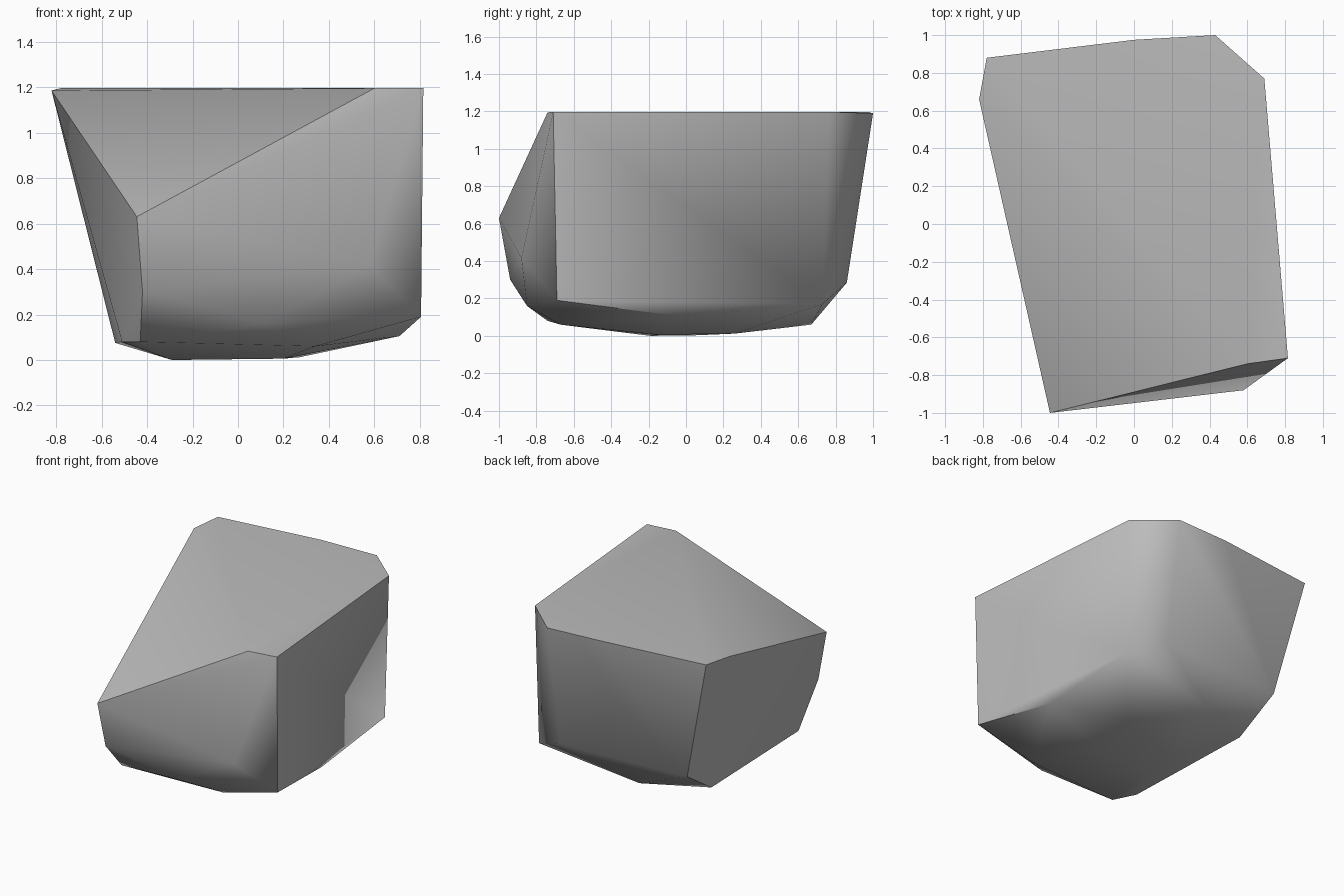
import bpy
import bmesh
import math

cube = bpy.data.objects.get("Cube")
if cube:
    bpy.data.objects.remove(cube, do_unlink=True)

# Corner points of the boulder, by region
crown = [(-.82, .66, 1.185), (-.78, .88, 1.195), (0, .975, 1.197), (.43, 1, 1.19),
         (.69, .77, 1.197), (.815, -.71, 1.197), (.6, -.74, 1.195)]
front = [(-.445, -1, .63), (.58, -.88, .415), (.805, -.69, .19),
         (-.42, -.94, .3), (.11, -.85, .16)]
back = [(.685, .73, .17), (.42, .86, .285), (-.57, .8, .285)]
base = [(-.43, -.74, .08), (-.51, -.58, .08), (-.54, .477, .075), (-.09, .67, .06),
        (.34, -.67, .06), (.71, -.04, .105), (-.29, -.19, 0), (-.29, .05, .003),
        (.27, .26, .012), (.2, -.15, .006)]

# Wrap the corners in a convex shell and merge the nearly flat facets
bm = bmesh.new()
for point in crown + front + back + base:
    bm.verts.new(point)
bmesh.ops.convex_hull(bm, input=bm.verts[:])
loose = [v for v in bm.verts if not v.link_faces]
bmesh.ops.delete(bm, geom=loose, context='VERTS')
bmesh.ops.dissolve_limit(bm, angle_limit=math.radians(1.5),
                         verts=bm.verts[:], edges=bm.edges[:])
bmesh.ops.recalc_face_normals(bm, faces=bm.faces[:])
mesh = bpy.data.meshes.new("boulder")
bm.to_mesh(mesh)
bm.free()

boulder = bpy.data.objects.new("boulder", mesh)
bpy.context.collection.objects.link(boulder)

# Plain grey stone
stone = bpy.data.materials.new("grey_stone")
stone.use_nodes = True
grey = (.5, .5, .5, 1)
stone.diffuse_color = grey
stone.node_tree.nodes["Principled BSDF"].inputs["Base Color"].default_value = grey
mesh.materials.append(stone)

# Soft shading across shallow edges, crisp on the steep ones
bpy.ops.object.select_all(action='DESELECT')
boulder.select_set(True)
bpy.context.view_layer.objects.active = boulder
bpy.ops.object.shade_smooth_by_angle(angle=math.radians(47))
